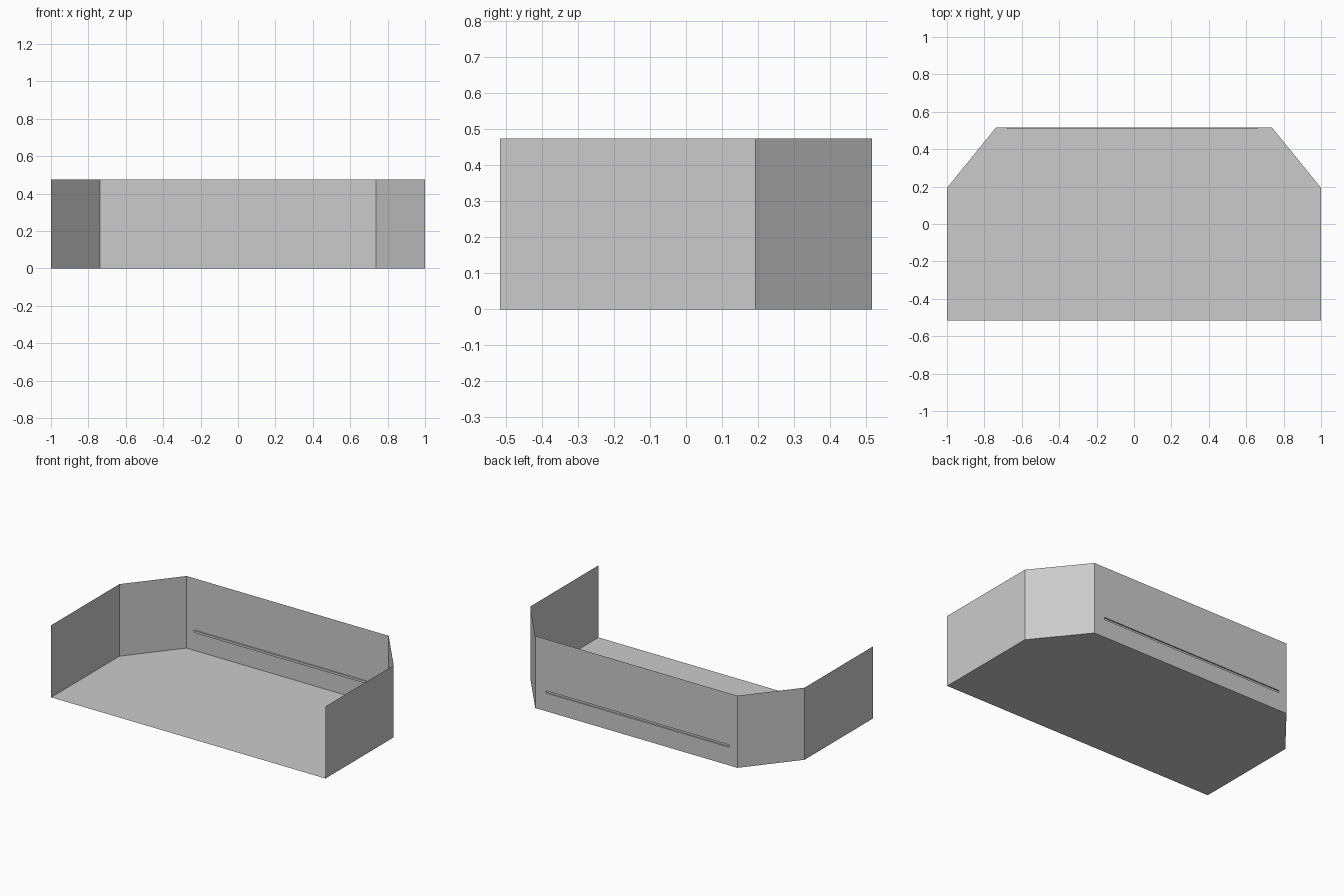
import bpy, bmesh

if "Cube" in bpy.data.objects:
    bpy.data.objects.remove(bpy.data.objects["Cube"])

W, D, H = 1.0, 0.517, 0.475           # half width, half depth, height
CX, CY = 0.737, 0.193                 # corner chamfer
SX0, SX1, SZ0, SZ1, SD = -0.68, 0.66, 0.12, 0.135, 0.008   # groove


def make_object(name, bm):
    mesh = bpy.data.meshes.new(name)
    bm.to_mesh(mesh)
    bm.free()
    obj = bpy.data.objects.new(name, mesh)
    bpy.context.collection.objects.link(obj)
    return obj


# Floor: flat sheet with two clipped back corners
outline = [(-W, -D), (W, -D), (W, CY), (CX, D), (-CX, D), (-W, CY)]
bm = bmesh.new()
bm.faces.new([bm.verts.new((x, y, 0)) for x, y in outline])
make_object("floor", bm)

# Side walls and angled corner walls, open at the front
for side, name in ((1, "right_wall"), (-1, "left_wall")):
    bm = bmesh.new()
    path = [(W, -D), (W, CY), (CX, D)]
    low = [bm.verts.new((side * x, y, 0)) for x, y in path]
    high = [bm.verts.new((side * x, y, H)) for x, y in path]
    for i in range(2):
        quad = [low[i], low[i + 1], high[i + 1], high[i]]
        bm.faces.new(quad if side > 0 else quad[::-1])
    make_object(name, bm)

# Back wall with a long shallow groove pressed in from outside
bm = bmesh.new()


def ring(x0, x1, z0, z1, y):
    return [bm.verts.new((x, y, z)) for x, z in ((x1, z0), (x0, z0), (x0, z1), (x1, z1))]


rings = [ring(-CX, CX, 0, H, D), ring(SX0, SX1, SZ0, SZ1, D),
         ring(SX0, SX1, SZ0, SZ1, D - SD)]
for outer, inner in zip(rings, rings[1:]):
    for i in range(4):
        j = (i + 1) % 4
        bm.faces.new((outer[i], outer[j], inner[j], inner[i]))
bm.faces.new(rings[-1])
make_object("back_wall", bm)
